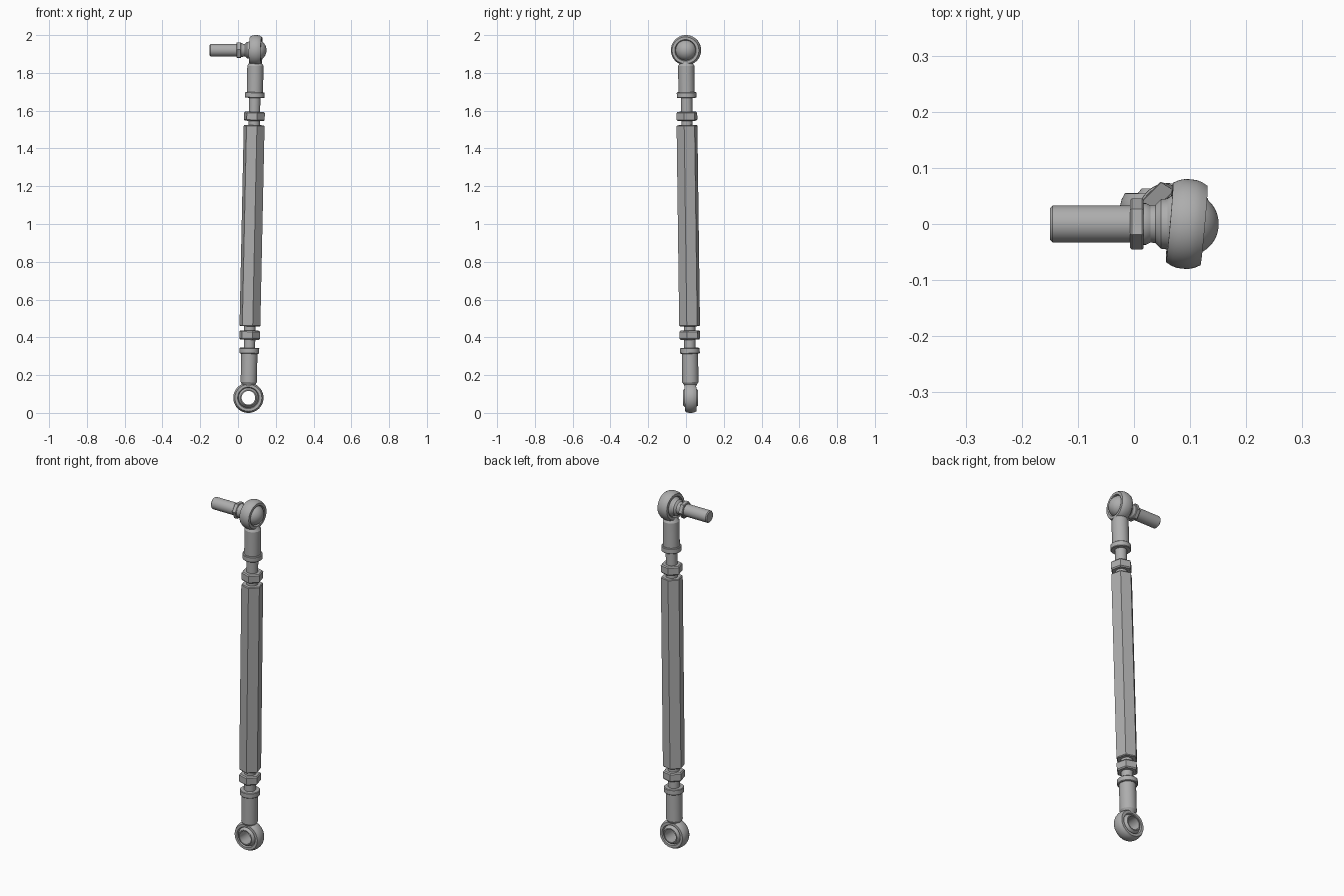
import bpy, bmesh
from math import sin, cos, tau, radians, sqrt
from mathutils import Vector, Matrix

cube = bpy.data.objects.get("Cube")
if cube:
    bpy.data.objects.remove(cube)

steel = bpy.data.materials.new("steel_grey")
steel.use_nodes = True
steel.diffuse_color = (0.42, 0.42, 0.42, 1)
steel.node_tree.nodes["Principled BSDF"].inputs["Base Color"].default_value = (0.42, 0.42, 0.42, 1)


def frame(origin, axis, side):
    """Matrix whose z runs along axis and whose x leans towards side."""
    z = Vector(axis).normalized()
    x = Vector(side)
    x = (x - z * x.dot(z)).normalized()
    m = Matrix((x, z.cross(x), z)).transposed().to_4x4()
    m.translation = origin
    return m


def lathe(name, profile, matrix, sides=48, phase=0.0, closed=False):
    """Turn a (radius, height) profile about z; closed joins its ends."""
    bm = bmesh.new()
    rings = []
    for i in range(sides):
        a = radians(phase) + tau * i / sides
        rings.append([bm.verts.new((r * cos(a), r * sin(a), h)) for r, h in profile])
    n = len(profile)
    for i in range(sides):
        p, q = rings[i], rings[(i + 1) % sides]
        for j in range(n if closed else n - 1):
            k = (j + 1) % n
            bm.faces.new((p[j], q[j], q[k], p[k]))
    bmesh.ops.remove_doubles(bm, verts=bm.verts, dist=1e-5)
    bmesh.ops.recalc_face_normals(bm, faces=bm.faces)
    mesh = bpy.data.meshes.new(name)
    bm.to_mesh(mesh)
    bm.free()
    mesh.materials.append(steel)
    obj = bpy.data.objects.new(name, mesh)
    obj.matrix_world = matrix
    bpy.context.collection.objects.link(obj)
    bpy.ops.object.select_all(action='DESELECT')
    obj.select_set(True)
    bpy.context.view_layer.objects.active = obj
    bpy.ops.object.shade_smooth_by_angle(angle=radians(30))
    return obj


def bar(r, start, end, c=0.004):
    """Solid bar profile with chamfered ends."""
    return [(0, start), (r - c, start), (r, start + c), (r, end - c), (r - c, end), (0, end)]


low = Vector((0.055, 0.024, 0.08))
high = Vector((0.094, 0.0, 1.92))
axis = (high - low).normalized()
length = (high - low).length
X = Vector((1, 0, 0))
rod = frame(low, axis, X)
HEX = -15

# Central six-sided sleeve and the threaded rod through it
lathe("hex_sleeve", bar(0.057, 0.379, length - 0.397), rod, 6, HEX)
lathe("threaded_rod", bar(0.03, 0.2, length - 0.2), rod)

# Rod ends: lock nut, collar, shank and eye ring
BALL = 0.057
eye_half = [(0.053, 0.024), (0.057, 0.031), (0.071, 0.031), (0.077, 0.02), (0.0795, 0.01)]
eye = eye_half + [(0.08, 0)] + [(r, -h) for r, h in reversed(eye_half)]
ends = [("lower", low, axis, (0, -1, 0), 0.308, 0.234),
        ("upper", high, -axis, (1, -0.09, 0), 0.326, 0.222)]
for name, centre, along, pin, nut, collar in ends:
    m = frame(centre, along, X)
    flip = HEX if name == "lower" else -HEX
    lathe(name + "_lock_nut", bar(0.057, nut, nut + 0.048, 0.006), m, 6, flip)
    lathe(name + "_collar", bar(0.052, collar, collar + 0.03, 0.003), m)
    lathe(name + "_shank", [(0, 0.058), (0.028, 0.058), (0.043, 0.083), (0.043, collar + 0.01),
                            (0, collar + 0.01)], m)
    side = Vector(pin)
    side -= along * side.dot(along)
    lathe(name + "_eye_ring", eye, frame(centre, side, along), 64, closed=True)

# Lower ball, bored through
BORE, FACE = 0.036, 0.039
steps = 16
ball = [(sqrt(BALL ** 2 - h * h), h) for h in (FACE * (2 * i / steps - 1) for i in range(steps + 1))]
lathe("lower_ball", [(BORE, -FACE)] + ball + [(BORE, FACE)], frame(low, (0, -1, 0), X), closed=True)

# Upper ball with its sideways stud and nut
stud = frame(high, X, (0, 1, 0))
arc = [(BALL * sin(tau / 2 * i / 24), -BALL * cos(tau / 2 * i / 24)) for i in range(25)]
lathe("upper_ball", arc, stud)
end = -0.15 - high.x
lathe("stud", [(0, end), (0.028, end), (0.033, end + 0.005), (0.033, -0.08), (0.037, -0.078),
               (0.037, -0.073), (0.033, -0.065), (0.034, -0.056), (0.044, -0.046), (0.046, -0.03),
               (0, -0.03)], stud)
lathe("stud_nut", bar(0.046, -0.101, -0.077, 0.003), stud, 6, 54)
